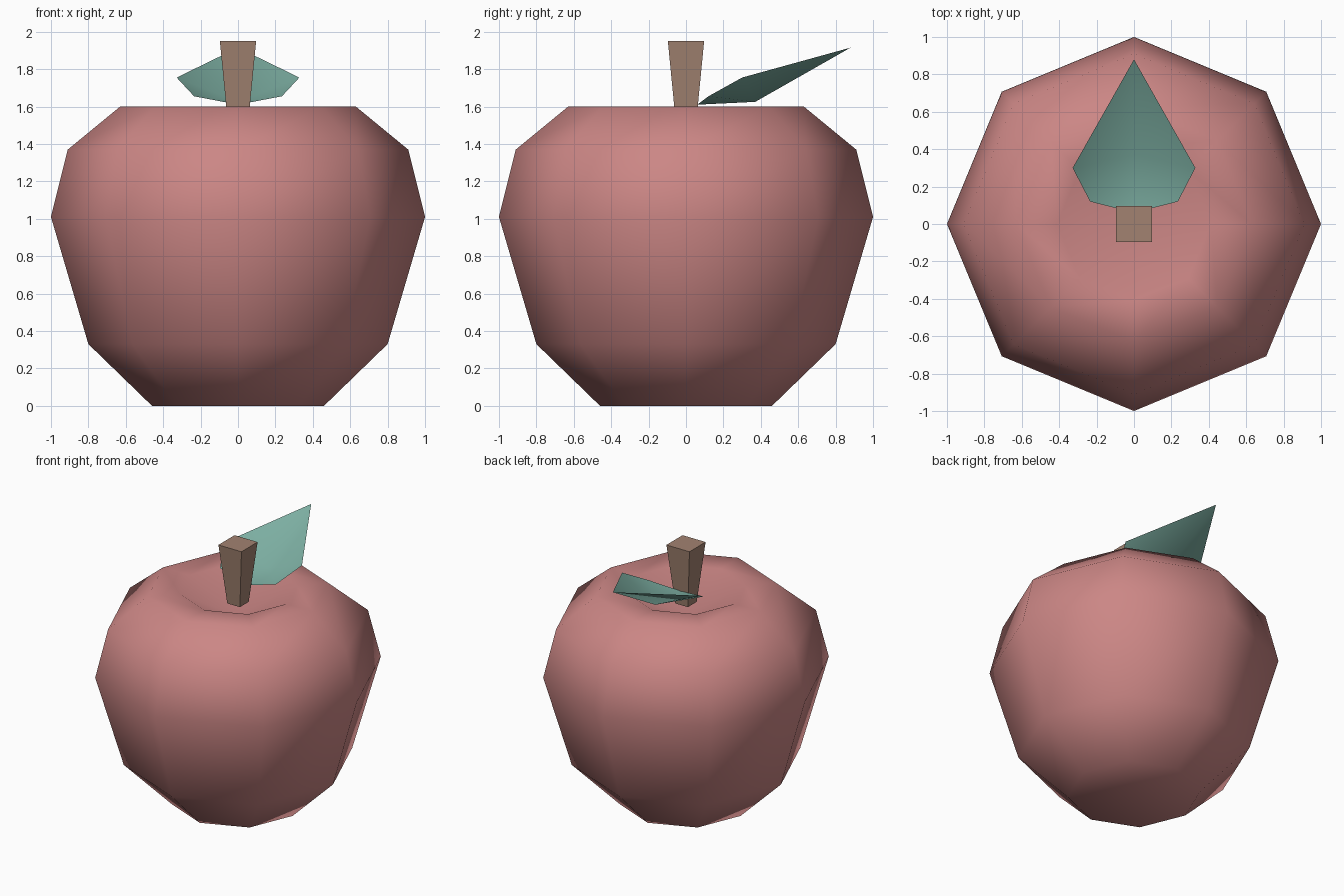
import bpy, bmesh, math

cube = bpy.data.objects.get("Cube")
if cube:
    bpy.data.objects.remove(cube)


def material(name, colour):
    m = bpy.data.materials.new(name)
    m.use_nodes = True
    m.diffuse_color = (*colour, 1)
    m.node_tree.nodes["Principled BSDF"].inputs["Base Color"].default_value = (*colour, 1)
    return m


def finish(bm, name, mat, smooth):
    bmesh.ops.recalc_face_normals(bm, faces=bm.faces)
    for f in bm.faces:
        f.smooth = smooth
    mesh = bpy.data.meshes.new(name)
    bm.to_mesh(mesh)
    bm.free()
    mesh.materials.append(mat)
    obj = bpy.data.objects.new(name, mesh)
    bpy.context.collection.objects.link(obj)
    return obj


def lathe(name, profile, sides, turn, mat, smooth):
    """Stack rings of (radius, height); a zero radius makes a pole."""
    bm = bmesh.new()
    rings = []
    for r, z in profile:
        count = sides if r else 1
        rings.append([bm.verts.new((r * math.cos(turn + math.tau * i / sides),
                                    r * math.sin(turn + math.tau * i / sides), z))
                      for i in range(count)])
    for a, b in zip(rings, rings[1:]):
        for i in range(sides):
            j = (i + 1) % sides
            corners = [a[i % len(a)], a[j % len(a)], b[j % len(b)], b[i % len(b)]]
            bm.faces.new(list(dict.fromkeys(corners)))
    return finish(bm, name, mat, smooth)


red = material("soft red", (0.60, 0.24, 0.235))
brown = material("bark brown", (0.36, 0.225, 0.165))
green = material("leaf green", (0.205, 0.43, 0.365))

# Fruit body with a sunken top
lathe("fruit_body", [(0, 0), (0.46, 0), (0.80, 0.33), (1.0, 1.01), (0.91, 1.37),
                     (0.63, 1.60), (0.41, 1.60), (0, 1.40)], 8, 0, red, True)

# Square tapered stem
diag = math.sqrt(2)
lathe("stem", [(0, 1.50), (0.053 * diag, 1.50), (0.097 * diag, 1.95), (0, 1.95)],
      4, math.pi / 4, brown, False)

# Folded leaf: a midrib and one edge, mirrored to the other side
bm = bmesh.new()
base, rib, tip = [bm.verts.new(p) for p in
                  ((0, 0.06, 1.61), (0, 0.37, 1.625), (0, 0.88, 1.915))]
for side in (-1, 1):
    low = bm.verts.new((side * 0.235, 0.12, 1.655))
    wide = bm.verts.new((side * 0.328, 0.30, 1.755))
    for tri in ((base, rib, low), (low, rib, wide), (wide, rib, tip)):
        bm.faces.new(tri if side < 0 else tri[::-1])
leaf = finish(bm, "leaf", green, True)
if leaf.data.polygons[0].normal.z < 0:
    leaf.data.flip_normals()
